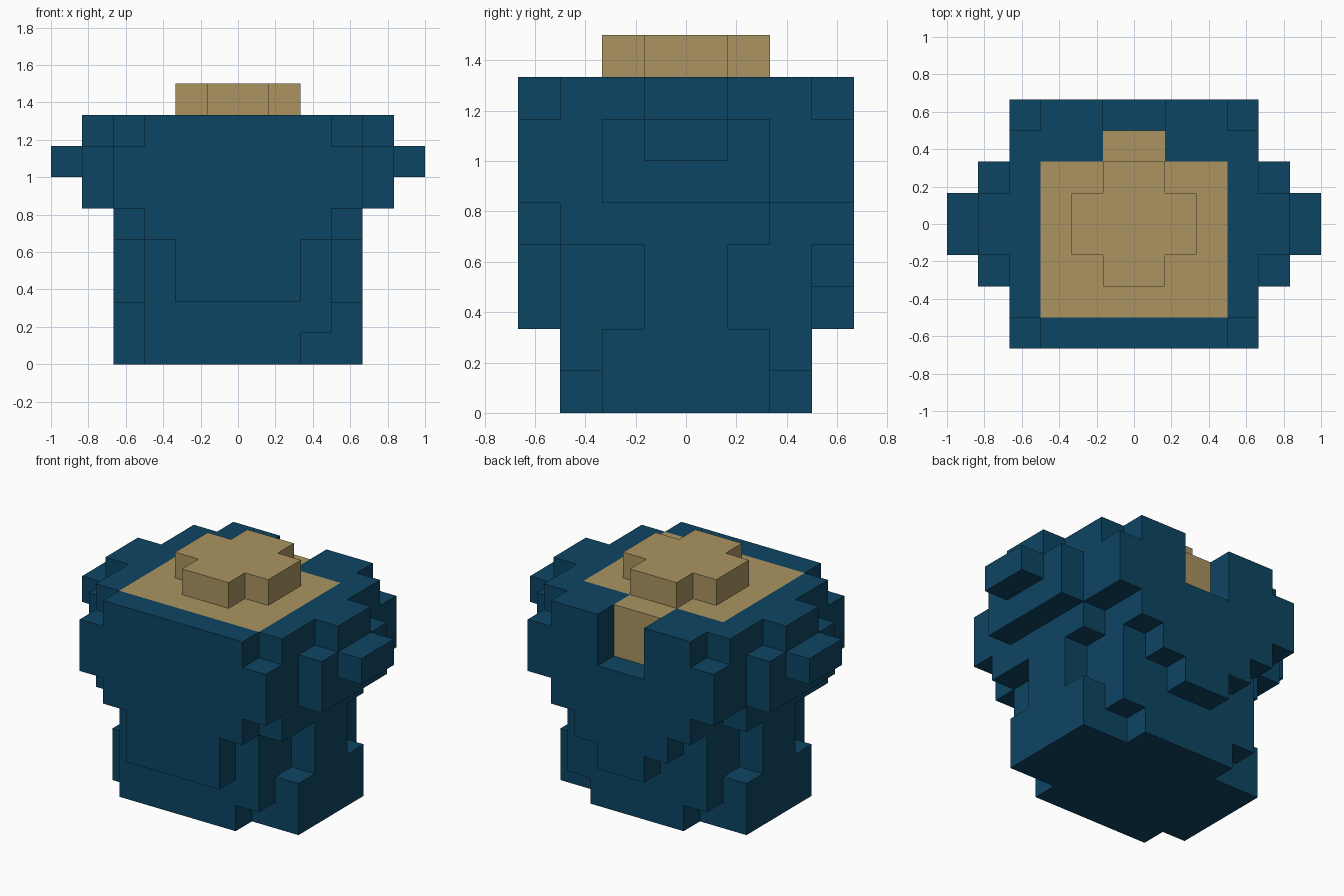
import bpy, bmesh
from mathutils import Vector

cube = bpy.data.objects.get("Cube")
if cube:
    bpy.data.objects.remove(cube, do_unlink=True)

U = 1 / 6  # edge length of one block


def material(name, rgb):
    m = bpy.data.materials.new(name)
    m.use_nodes = True
    col = (*rgb, 1)
    m.diffuse_color = col
    m.node_tree.nodes["Principled BSDF"].inputs["Base Color"].default_value = col
    return m


blocks = {}  # (x, y, z) -> part name


def fill(part, x0, x1, y0, y1, z0, z1):
    """Fill a box of blocks; part None carves it away."""
    for x in range(x0, x1):
        for y in range(y0, y1):
            for z in range(z0, z1):
                if part:
                    blocks[x, y, z] = part
                else:
                    blocks.pop((x, y, z), None)


def fill_sides(part, x0, x1, *rest):
    """Fill a box and its mirror image across x = 0."""
    fill(part, x0, x1, *rest)
    fill(part, -x1, -x0, *rest)


POT, FILLING = "pot", "filling"

# Pot core, collar and shoulders
fill(POT, -3, 3, -3, 3, 0, 8)
fill(POT, -4, 4, -4, 4, 5, 8)
fill(POT, -3, 3, -4, 4, 4, 5)
for y in (-4, 3):
    fill_sides(None, 3, 4, y, y + 1, 7, 8)

# Front and back drips
fill(POT, -2, 2, -4, -3, 2, 4)
fill(POT, -2, 2, 3, 4, 3, 4)
fill(POT, -1, 1, 3, 4, 2, 3)

# Side bulges from foot to shoulder
fill_sides(POT, 3, 4, -2, 2, 0, 2)
fill_sides(POT, 3, 4, -1, 1, 2, 4)
fill_sides(POT, 3, 4, -3, 2, 4, 5)

# Handles
fill_sides(POT, 4, 5, -2, 2, 5, 7)
fill_sides(POT, 4, 5, -1, 1, 7, 8)
fill_sides(POT, 5, 6, -1, 1, 6, 7)

# Chipped foot corners
fill_sides(None, 2, 3, 2, 3, 0, 1)
fill(None, 2, 3, -3, -2, 0, 1)

# Filling, with a spout notch cut through the back rim
fill(FILLING, -3, 3, -3, 2, 6, 8)
fill(FILLING, -1, 1, 2, 3, 6, 8)
fill(None, -1, 1, 3, 4, 6, 8)

# Cross-shaped mound on top
fill(FILLING, -2, 2, -1, 1, 8, 9)
fill(FILLING, -1, 1, -2, 2, 8, 9)


def build(part, mat):
    """Make one object from the exposed block faces of a part."""
    bm = bmesh.new()
    for cell, owner in blocks.items():
        if owner != part:
            continue
        for axis in range(3):
            for side in (0, 1):
                near = list(cell)
                near[axis] += 2 * side - 1
                if tuple(near) in blocks:
                    continue
                a, b = (axis + 1) % 3, (axis + 2) % 3
                quad = []
                for da, db in ((0, 0), (1, 0), (1, 1), (0, 1)):
                    p = Vector(cell)
                    p[axis] += side
                    p[a] += da
                    p[b] += db
                    quad.append(bm.verts.new(p * U))
                bm.faces.new(quad if side else quad[::-1])
    bmesh.ops.remove_doubles(bm, verts=bm.verts[:], dist=1e-4)
    bmesh.ops.dissolve_limit(bm, angle_limit=0.01, verts=bm.verts[:],
                             edges=bm.edges[:])
    me = bpy.data.meshes.new(part)
    bm.to_mesh(me)
    bm.free()
    me.materials.append(mat)
    bpy.context.collection.objects.link(bpy.data.objects.new(part, me))


build(POT, material("deep blue", (0.004, 0.060, 0.125)))
build(FILLING, material("sandy tan", (0.407, 0.296, 0.119)))
